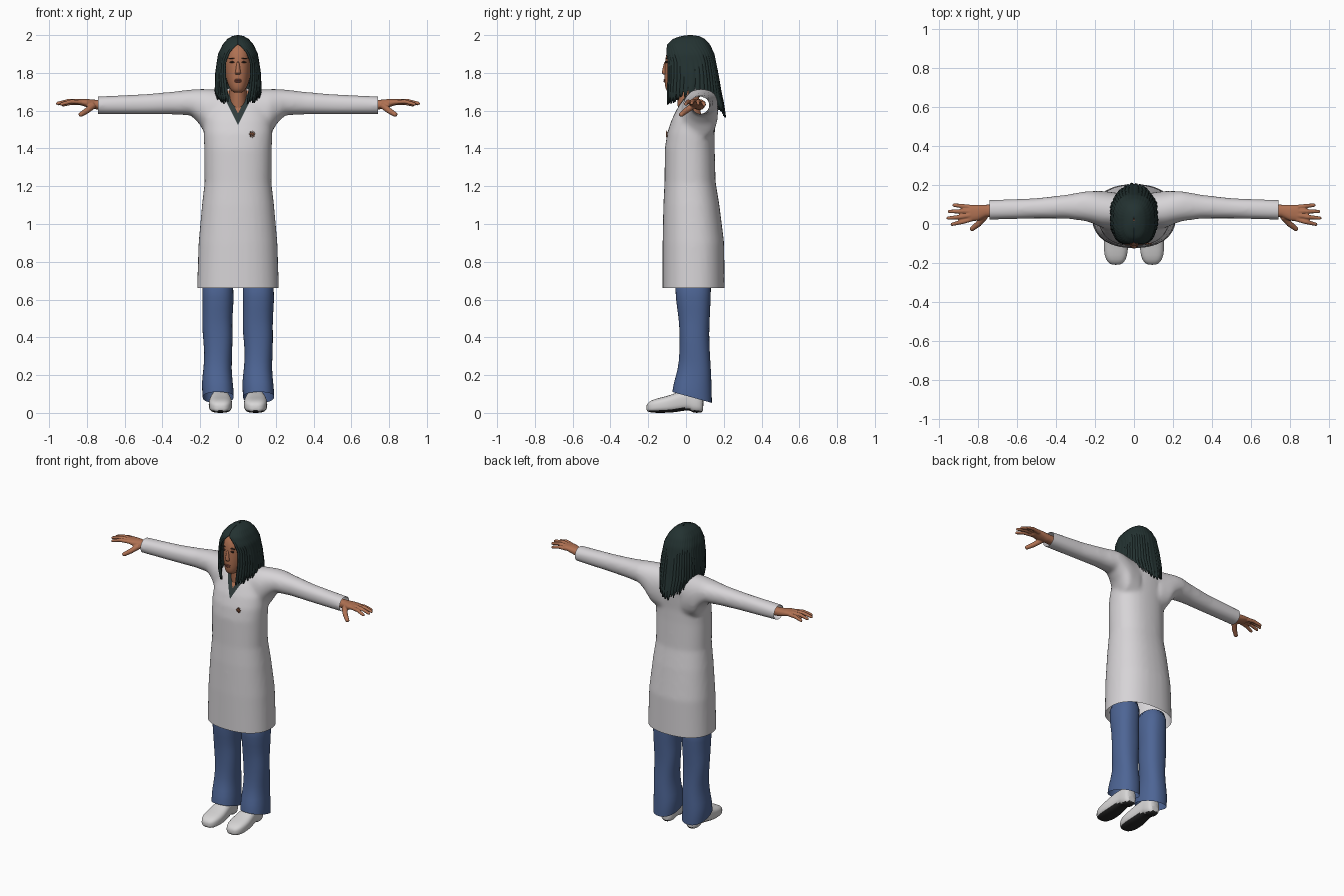
import bpy, bmesh, math, random
from mathutils import Vector

random.seed(4)
if "Cube" in bpy.data.objects:
    bpy.data.objects.remove(bpy.data.objects["Cube"])


def material(name, red, green, blue):
    mat = bpy.data.materials.new(name)
    mat.use_nodes = True
    mat.diffuse_color = (red, green, blue, 1)
    shader = next(n for n in mat.node_tree.nodes if n.type == "BSDF_PRINCIPLED")
    shader.inputs["Base Color"].default_value = (red, green, blue, 1)
    shader.inputs["Roughness"].default_value = 0.7
    return mat


COAT = material("coat white", .68, .66, .68)
HAIR = material("dark green black hair", .017, .032, .031)
SKIN = material("warm skin", .43, .165, .085)
JEANS = material("denim blue", .075, .13, .30)
SHOE = material("shoe white", .68, .67, .67)
SOLE = material("sole black", .02, .02, .02)
SHIRT = material("shirt charcoal", .03, .045, .045)
LIPS = material("lip red brown", .27, .085, .06)
EYE = material("eye brown", .05, .025, .018)
created = []


def oval(center, across, up, power=2.0, sides=32):
    """Closed superellipse ring spanned by two half-axis vectors."""
    points = []
    for i in range(sides):
        t = math.tau * i / sides
        c, s = math.cos(t), math.sin(t)
        points.append(Vector(center)
                      + Vector(across) * math.copysign(abs(c) ** (2 / power), c)
                      + Vector(up) * math.copysign(abs(s) ** (2 / power), s))
    return points


def loft(bm, rings, caps=True):
    rows = [[bm.verts.new(p) for p in ring] for ring in rings]
    count = len(rows[0])
    for low, high in zip(rows, rows[1:]):
        for i in range(count):
            j = (i + 1) % count
            bm.faces.new((low[i], low[j], high[j], high[i]))
    if caps:
        bm.faces.new(rows[0])
        bm.faces.new(rows[-1])


def column(bm, table, x=0.0, power=2.0, caps=True):
    """Upright loft; each row is height, half width, front y, back y."""
    loft(bm, [oval((x, (f + b) / 2, z), (w, 0, 0), (0, (b - f) / 2, 0), power)
              for z, w, f, b in table], caps)


def tube(bm, path):
    """Round limb along a path of (point, radius)."""
    axis = (Vector(path[-1][0]) - Vector(path[0][0])).normalized()
    side = axis.cross(Vector((0, 0, 1))).normalized()
    up = side.cross(axis)
    loft(bm, [oval(p, side * r, up * r, sides=12) for p, r in path])


def make(name, bm, mats, subdivisions=0):
    bmesh.ops.recalc_face_normals(bm, faces=bm.faces)
    mesh = bpy.data.meshes.new(name)
    bm.to_mesh(mesh)
    bm.free()
    obj = bpy.data.objects.new(name, mesh)
    bpy.context.collection.objects.link(obj)
    for mat in mats:
        mesh.materials.append(mat)
    if subdivisions:
        obj.modifiers.new("rounding", "SUBSURF").levels = subdivisions
        obj.modifiers["rounding"].render_levels = subdivisions
    created.append(obj)
    return obj


def fuse(obj, voxel, repeats):
    """Weld overlapping lofts into one smooth skin."""
    remesh = obj.modifiers.new("weld", "REMESH")
    remesh.mode, remesh.voxel_size = "VOXEL", voxel
    smooth = obj.modifiers.new("relax", "SMOOTH")
    smooth.factor, smooth.iterations = 0.5, repeats
    graph = bpy.context.evaluated_depsgraph_get()
    mesh = bpy.data.meshes.new_from_object(obj.evaluated_get(graph))
    obj.modifiers.clear()
    obj.data = mesh


def cut(bm, point, normal, remove=True):
    bmesh.ops.bisect_plane(bm, geom=bm.verts[:] + bm.edges[:] + bm.faces[:],
                           plane_co=point, plane_no=normal, clear_outer=remove)


def blob(name, center, size, mat):
    bm = bmesh.new()
    bmesh.ops.create_uvsphere(bm, u_segments=16, v_segments=10, radius=1)
    for v in bm.verts:
        v.co = Vector(center) + v.co * Vector(size)
    return make(name, bm, [mat])


def blend(table, key):
    """Linear lookup in rows sorted by rising first value."""
    key = min(max(key, table[0][0]), table[-1][0])
    for a, b in zip(table, table[1:]):
        if key <= b[0]:
            t = (key - a[0]) / (b[0] - a[0])
            return [p + (q - p) * t for p, q in zip(a[1:], b[1:])]


# Coat: body and sleeves welded, then hem and cuffs cut open
bm = bmesh.new()
column(bm, [(.6, .217, -.124, .205), (.66, .217, -.124, .205), (.9, .209, -.124, .202),
            (1.1, .191, -.12, .177), (1.22, .177, -.114, .157), (1.4, .179, -.112, .152),
            (1.48, .182, -.1, .152), (1.55, .18, -.077, .157), (1.62, .165, -.042, .162),
            (1.67, .125, -.01, .155), (1.7, .09, .015, .135), (1.72, .06, .03, .11)], power=2.3)
sleeve = [(.08, 1.42, 1.71, -.03, .16), (.165, 1.46, 1.715, -.02, .17), (.205, 1.53, 1.715, 0, .17),
          (.25, 1.575, 1.712, .015, .168), (.35, 1.58, 1.70, .028, .15),
          (.5, 1.58, 1.687, .028, .133), (.78, 1.582, 1.674, .02, .122)]
for side in (1, -1):
    loft(bm, [oval((side * x, (f + b) / 2, (lo + hi) / 2), (0, (b - f) / 2, 0),
                   (0, 0, (hi - lo) / 2), 2.2) for x, lo, hi, f, b in sleeve])
coat = make("coat", bm, [COAT, SHIRT, SKIN])
fuse(coat, .011, 12)
bm = bmesh.new()
bm.from_mesh(coat.data)
cut(bm, (0, 0, .66), (0, 0, -1))
for side in (1, -1):
    cut(bm, (side * .742, 0, 0), (side, 0, 0))
# Neckline: nested V shapes cut into the coat front
necklines = [(1, 1.525, .5), (2, 1.585, .48)]
for index, bottom, slope in necklines:
    for side in (1, -1):
        cut(bm, (0, 0, bottom), (side, 0, -slope), remove=False)
for face in bm.faces:
    spot = face.calc_center_median()
    face.material_index = 0
    for index, bottom, slope in necklines:
        if spot.y < .03 and abs(spot.x) < (spot.z - bottom) * slope:
            face.material_index = index
bm.to_mesh(coat.data)
bm.free()

# Small woven chest patch made of thin threads
for i in range(3):
    blob("chest_patch", (.066 + i * .009, -.102, 1.475), (.0035, .004, .02 - .004 * abs(i - 1)), SKIN)
blob("chest_patch_band", (.075, -.102, 1.477), (.018, .004, .004), SKIN)

# Head and neck
bm = bmesh.new()
column(bm, [(1.695, .02, -.09, -.04), (1.705, .036, -.104, -.01), (1.73, .05, -.112, .04),
            (1.76, .061, -.114, .08), (1.8, .069, -.114, .11), (1.85, .074, -.112, .13),
            (1.9, .074, -.108, .13), (1.95, .06, -.08, .1), (1.975, .03, -.03, .06)], power=2.2)
make("head", bm, [SKIN], 1)
bm = bmesh.new()
column(bm, [(1.58, .05, -.04, .08), (1.64, .045, -.045, .07), (1.76, .045, -.05, .07)])
make("neck", bm, [SKIN])

# Face features
bm = bmesh.new()
loft(bm, [oval((0, y, z), (w, 0, 0), (0, d, 0), sides=12) for z, y, w, d in
          [(1.79, -.11, .013, .008), (1.798, -.112, .017, .018),
           (1.81, -.112, .013, .015), (1.865, -.108, .007, .007)]])
make("nose", bm, [SKIN], 1)
blob("upper_lip", (0, -.113, 1.763), (.022, .006, .0045), LIPS)
blob("lower_lip", (0, -.113, 1.754), (.018, .006, .005), LIPS)
for side, label in ((1, "left"), (-1, "right")):
    blob(label + "_eye", (side * .031, -.104, 1.857), (.013, .007, .005), EYE)
    blob(label + "_eyebrow", (side * .033, -.102, 1.877), (.018, .007, .003), EYE)

# Hair: open-fronted shell with rippled strands and ragged tips
shape = [(1.54, .095, -.105, .215), (1.64, .11, -.11, .2), (1.7, .125, -.113, .187),
         (1.8, .121, -.115, .17), (1.9, .106, -.113, .15), (1.95, .082, -.1, .127),
         (1.98, .056, -.07, .1), (1.995, .03, -.025, .07), (2.0, .004, .015, .03)]
parting = [(1.6, .035), (1.66, .05), (1.78, .07), (1.86, .068), (1.91, .042), (1.95, .001)]
lengths = [(0, 1.64), (.6, 1.65), (1.2, 1.68), (1.9, 1.68), (2.4, 1.61), (math.pi, 1.57)]
bm = bmesh.new()
columns, rows = 144, 26
grid = []
for j in range(columns + 1):
    share = j / columns
    turn = math.tau * share
    tip = blend(lengths, min(turn, math.tau - turn))[0]
    tip += random.uniform(-.012, .012) + (.03 if j % 4 == 0 else 0)
    strand = []
    for k in range(rows + 1):
        v = k / rows
        z = 2 - (2 - tip) * v ** 1.7
        w, front, back = blend(shape, z)
        gap = math.asin(min(.9, blend(parting, z)[0] / w)) * .8 if z < 1.95 else 0
        angle = gap + share * (math.tau - 2 * gap)
        ripple = 1 - (.03 * v if j % 4 == 0 else 0) + .012 * v * math.sin(turn * 9 + z * 6)
        s, c = math.sin(angle), math.cos(angle)
        x = math.copysign(abs(s) ** .8, s) * w * ripple
        y = (front + back) / 2 - math.copysign(abs(c) ** .8, c) * (back - front) / 2 * ripple
        strand.append(bm.verts.new((x, y, z)))
    grid.append(strand)
for a, b in zip(grid, grid[1:]):
    for k in range(rows):
        bm.faces.new((a[k], a[k + 1], b[k + 1], b[k]))
bmesh.ops.remove_doubles(bm, verts=bm.verts, dist=.0002)
hair = make("hair", bm, [HAIR])
thick = hair.modifiers.new("thickness", "SOLIDIFY")
thick.thickness, thick.offset = .008, -1

# Limb ends, built once per side
fingers = [((.835, .025, 1.645), (.885, .01, 1.648), (.937, -.002, 1.634)),
           ((.84, .045, 1.65), (.895, .036, 1.652), (.957, .03, 1.638)),
           ((.84, .066, 1.648), (.895, .065, 1.65), (.952, .064, 1.636)),
           ((.83, .085, 1.64), (.88, .092, 1.642), (.928, .097, 1.63)),
           ((.765, .04, 1.628), (.8, .0, 1.6), (.836, -.028, 1.577))]
palm = [(.71, .07, .03, .027, 1.63), (.76, .067, .032, .025, 1.633),
        (.8, .058, .041, .022, 1.64), (.845, .055, .041, .014, 1.647)]
for side, label in ((1, "left"), (-1, "right")):
    # Hand
    bm = bmesh.new()
    loft(bm, [oval((side * x, y, z), (0, w, 0), (0, 0, h), 2.3) for x, y, w, h, z in palm])
    for index, joints in enumerate(fingers):
        girth = .016 if index == 4 else .0115
        points = [Vector((side * x, y, z)) for x, y, z in joints]
        end = points[2] + (points[2] - points[1]) * .1
        tube(bm, [(points[0], girth * 1.1), (points[1], girth), (points[2], girth * .8),
                  (end, girth * .4)])
    fuse(make(label + "_hand", bm, [SKIN]), .0045, 3)

    # Trouser leg with slanted hem
    bm = bmesh.new()
    column(bm, [(.02, .079, -.07, .137), (.1, .083, -.074, .137), (.16, .083, -.066, .135),
                (.23, .074, -.042, .132), (.32, .073, -.034, .126), (.42, .08, -.034, .122),
                (.5, .079, -.038, .126), (.6, .083, -.055, .13), (.75, .085, -.065, .14)],
           x=side * .107, power=2.3)
    for v in bm.verts:
        v.co.x += .004 * math.sin(v.co.z * 22 + v.co.y * 15)
    cut(bm, (0, -.07, .11), (0, -.055, -.2))
    make(label + "_trouser_leg", bm, [JEANS], 1)

    # Shoe with dark sole and raised arch
    bm = bmesh.new()
    loft(bm, [oval((side * .093, y, (lo + hi) / 2), (w, 0, 0), (0, 0, (hi - lo) / 2), 2.8)
              for y, w, lo, hi in
              [(-.21, .018, .015, .04), (-.2, .041, .003, .058), (-.165, .06, 0, .075),
               (-.1, .064, 0, .088), (-.05, .057, .004, .108), (0, .05, .014, .12),
               (.025, .047, .012, .12), (.035, .047, 0, .12), (.075, .044, 0, .115),
               (.093, .028, .004, .1)]])
    bmesh.ops.recalc_face_normals(bm, faces=bm.faces)
    for face in bm.faces:
        face.material_index = int(face.normal.z < -.6)
    make(label + "_shoe", bm, [SHOE, SOLE], 1)

# Smooth shading on every part
for obj in created:
    obj.select_set(True)
bpy.context.view_layer.objects.active = coat
bpy.ops.object.shade_smooth_by_angle(angle=math.radians(50))
